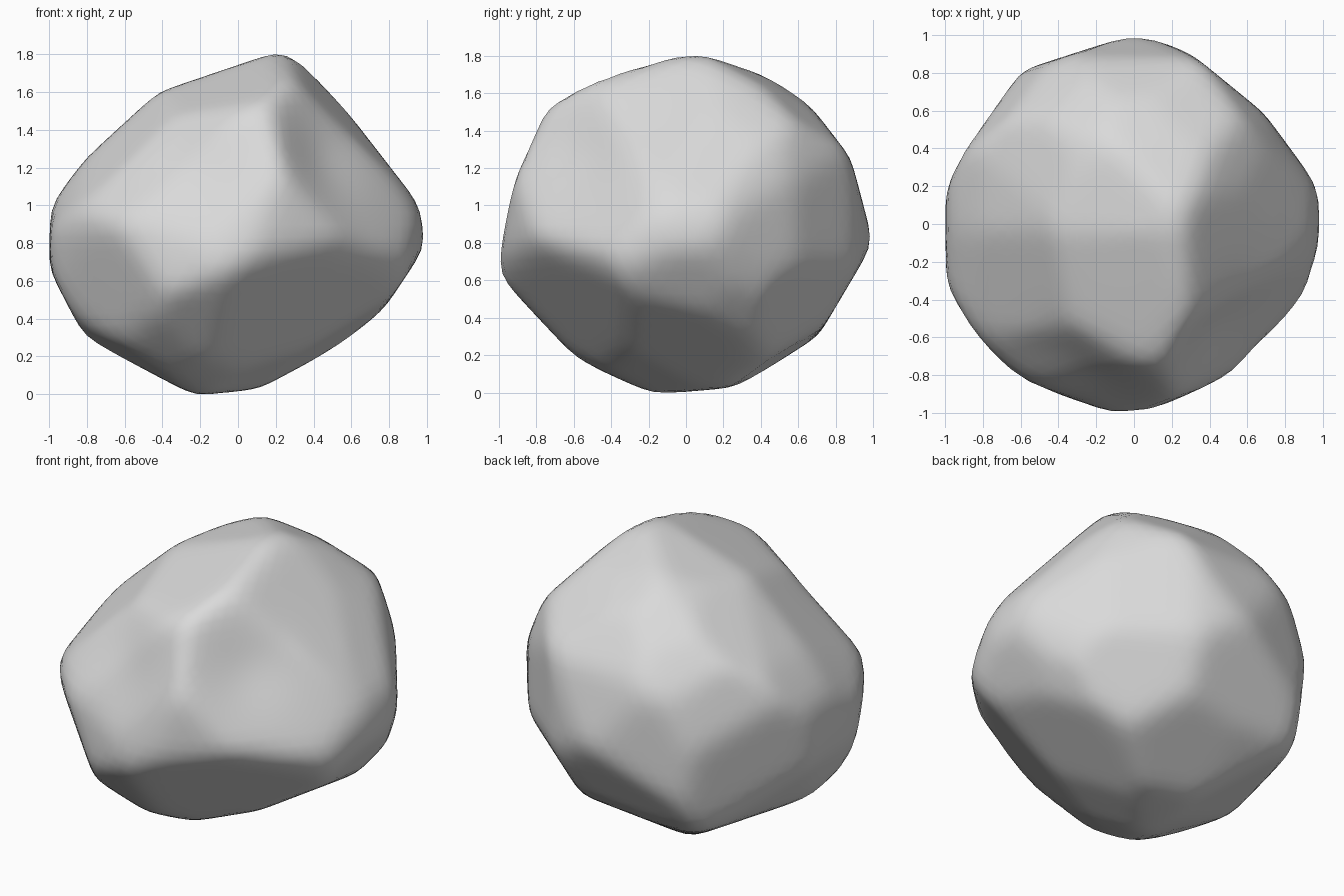
import bpy
import bmesh
import math
from mathutils import Vector

# Remove the default cube only
cube = bpy.data.objects.get("Cube")
if cube:
    bpy.data.objects.remove(cube, do_unlink=True)

# Rough profiles of the boulder, measured from its middle
FRONT = [(-.22, -.9), (.12, -.86), (.38, -.72), (.72, -.51), (.98, -.12), (.95, .1),
         (.36, .86), (.2, .9), (-.42, .69), (-.8, .34), (-.98, .1), (-.99, -.23), (-.8, -.6)]
SIDE = [(-.17, -.9), (.28, -.86), (.7, -.59), (.99, -.1), (.87, .35), (.6, .7), (.17, .9),
        (0, .9), (-.47, .78), (-.74, .65), (-.92, .25), (-1, -.26), (-.57, -.72)]
PLAN = [(.02, 1), (-.6, .8), (-.95, .33), (-.99, .15), (-.98, -.38), (-.65, -.8), (-.12, -.99),
        (.08, -.98), (.57, -.77), (.88, -.4), (.97, -.1), (.99, .16), (.68, .58), (.3, .89)]
DIAGONAL_FRONT = [(.14, .89), (.46, .76), (.78, .56), (.92, .14), (.9, -.21), (.84, -.4),
                  (.67, -.57), (.12, -.78), (-.25, -.84), (-.51, -.79), (-.81, -.6),
                  (-1.04, .05), (-.63, .55), (-.28, .78)]
DIAGONAL_BACK = [(.16, .92), (.4, .81), (1.03, .07), (.95, -.46), (.71, -.7), (.03, -.93),
                 (-.59, -.69), (-.88, -.24), (-.93, .11), (-.8, .42), (-.26, .88), (.02, .92)]
DIAGONAL_BELOW = [(-.18, .91), (.32, .84), (.58, .73), (.85, .41), (.95, .08), (.89, -.43),
                  (.59, -.77), (.02, -.96), (-.29, -.92), (-.66, -.58), (-.94, -.1),
                  (-.93, .12), (-.77, .36)]


def tilted_axes(turn, lift):
    """Right and up axes of a profile plane, turned from the front and tilted."""
    turn, lift = math.radians(turn), math.radians(lift)
    toward = Vector((math.sin(turn), -math.cos(turn), 0))
    right = Vector((math.cos(turn), math.sin(turn), 0))
    up = Vector((0, 0, 1)) * math.cos(lift) - toward * math.sin(lift)
    return right, up


def profile_planes(points, right, up):
    """One cutting plane for each straight edge of a profile."""
    planes = []
    for start, end in zip(points, points[1:] + points[:1]):
        du, dv = end[0] - start[0], end[1] - start[1]
        normal = (right * dv - up * du).normalized()
        distance = normal.dot(right * start[0] + up * start[1])
        if distance < 0:
            normal, distance = -normal, -distance
        planes.append((normal, distance))
    return planes


X, Y, Z = Vector((1, 0, 0)), Vector((0, 1, 0)), Vector((0, 0, 1))
planes = profile_planes(FRONT, X, Z) + profile_planes(SIDE, Y, Z) + profile_planes(PLAN, X, Y)
planes += profile_planes(DIAGONAL_FRONT, *tilted_axes(35, 25))
planes += profile_planes(DIAGONAL_BACK, *tilted_axes(215, 25))
planes += profile_planes(DIAGONAL_BELOW, *tilted_axes(145, -25))

# Broad broken faces as direction and distance from the middle
broken_faces = {
    "front_undercut": ((.42, -.62, -.66), .77),
    "steep_front": ((-.2, -.92, .37), .885),
    "right_front": ((.71, -.57, .41), .8),
    "upper_slope": ((-.3, -.3, .9), .765),
    "side_slope": ((-.64, -.3, .7), .765),
    "rear_slope": ((-.6, .14, .78), .8),
    "upper_back": ((-.32, .59, .75), .89),
}
for direction, distance in broken_faces.values():
    planes.append((Vector(direction).normalized(), distance))

# Shallow hollows as direction, depth and tightness
hollows = [(Vector((.5, -.65, .4)).normalized(), .045, 18),
           (Vector((-.25, -.75, .25)).normalized(), .04, 20)]

WEAR = 1.013  # spare stone that the wearing takes off again


def surface_radius(direction):
    radius = WEAR * min(d / n.dot(direction) for n, d in planes if n.dot(direction) > .05)
    for axis, depth, tightness in hollows:
        radius -= depth * math.exp(-tightness * (1 - axis.dot(direction)))
    return radius


# Carve a ball down to the planes, then wear its corners
bm = bmesh.new()
bmesh.ops.create_icosphere(bm, subdivisions=5, radius=1)
for vert in bm.verts:
    direction = vert.co.normalized()
    vert.co = direction * surface_radius(direction)
for step in range(2):
    bmesh.ops.smooth_vert(bm, verts=bm.verts, factor=.5,
                          use_axis_x=True, use_axis_y=True, use_axis_z=True)

# Rest the stone on the ground
lowest = min(vert.co.z for vert in bm.verts)
bmesh.ops.translate(bm, verts=bm.verts, vec=(0, 0, -lowest))
bmesh.ops.recalc_face_normals(bm, faces=bm.faces)

mesh = bpy.data.meshes.new("boulder")
bm.to_mesh(mesh)
bm.free()
boulder = bpy.data.objects.new("boulder", mesh)
bpy.context.collection.objects.link(boulder)

# Plain grey stone
stone = bpy.data.materials.new("grey_stone")
stone.use_nodes = True
grey = (.7, .7, .7, 1)
stone.diffuse_color = grey
stone.node_tree.nodes["Principled BSDF"].inputs["Base Color"].default_value = grey
mesh.materials.append(stone)

# Smooth shading that keeps the sharp breaks
bpy.ops.object.select_all(action="DESELECT")
boulder.select_set(True)
bpy.context.view_layer.objects.active = boulder
bpy.ops.object.shade_smooth_by_angle(angle=math.radians(30))
